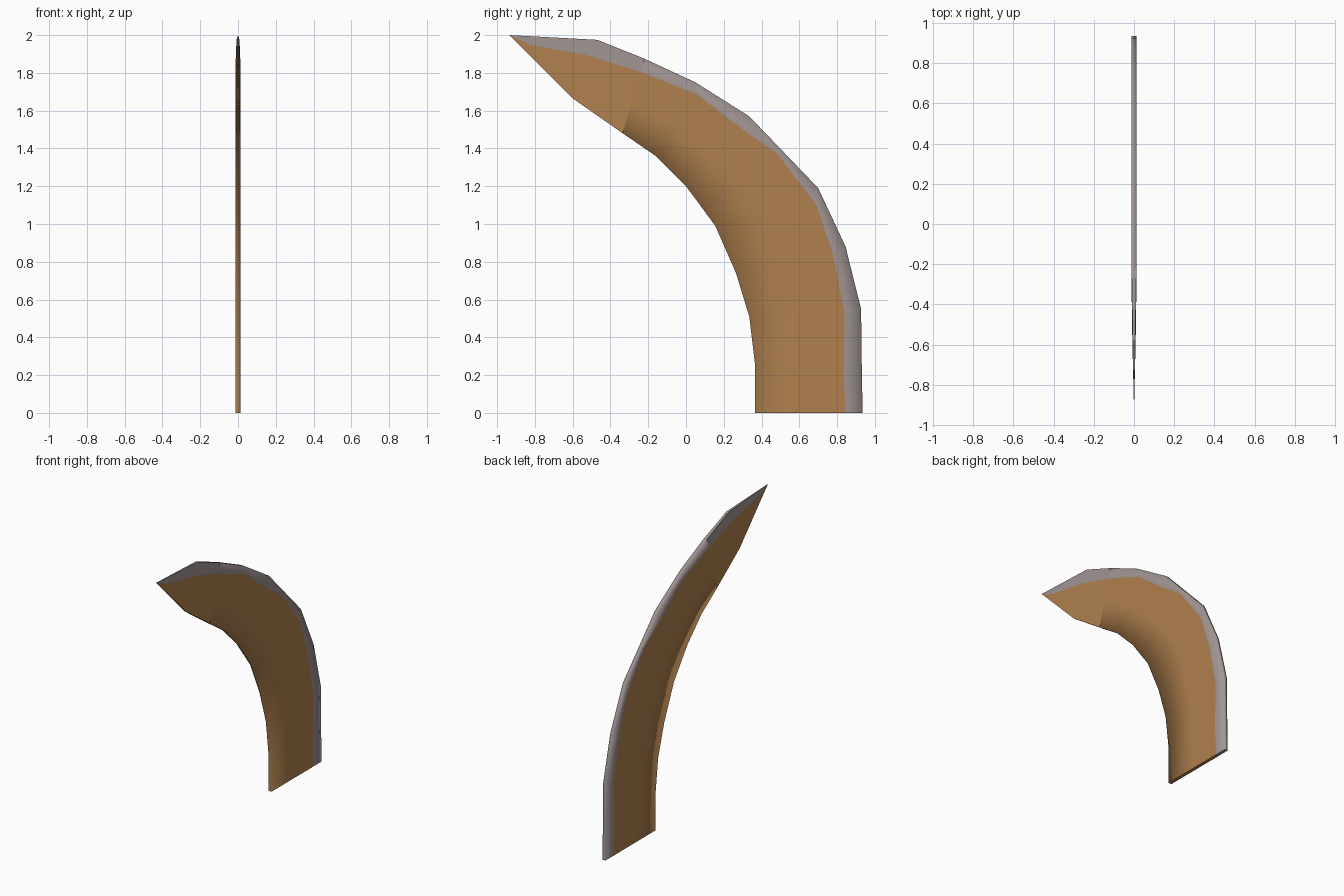
import bpy, bmesh

if "Cube" in bpy.data.objects:
    bpy.data.objects.remove(bpy.data.objects["Cube"])

def material(name, rgb):
    m = bpy.data.materials.new(name)
    m.diffuse_color = (*rgb, 1)
    m.use_nodes = True
    m.node_tree.nodes["Principled BSDF"].inputs["Base Color"].default_value = m.diffuse_color
    return m

BRONZE = material("bronze brown", (0.434, 0.216, 0.076))
STEEL = material("edge grey", (0.352, 0.301, 0.292))

def build(name, rows, smooth, cap):
    """rows: (inner, colour line, outer, half thickness), points in the y-z plane"""
    bm = bmesh.new()
    rings = []
    for inner, line, outer, t in rows:
        mid = ((inner[0] + line[0]) / 2, (inner[1] + line[1]) / 2)
        pts = [inner, mid, line, outer]
        rings.append([bm.verts.new((t, y, z)) for y, z in pts] +
                     [bm.verts.new((-t, y, z)) for y, z in reversed(pts)])
    steel = {2, 3, 4}          # strip beside and along the outer edge
    for a, b in zip(rings, rings[1:]):
        for i in range(8):
            j = (i + 1) % 8
            f = bm.faces.new((a[i], a[j], b[j], b[i]))
            f.material_index = 1 if i in steel else 0
            f.smooth = smooth
    if cap:                    # base, split at the colour line
        r = rings[0]
        for k in range(3):
            f = bm.faces.new((r[k], r[k + 1], r[6 - k], r[7 - k]))
            f.material_index = 1 if k == 2 else 0
            for e in f.edges:
                e.smooth = False
    bmesh.ops.remove_doubles(bm, verts=bm.verts, dist=0.0005)
    bmesh.ops.recalc_face_normals(bm, faces=bm.faces)
    me = bpy.data.meshes.new(name)
    bm.to_mesh(me)
    bm.free()
    me.materials.append(BRONZE)
    me.materials.append(STEEL)
    ob = bpy.data.objects.new(name, me)
    bpy.context.collection.objects.link(ob)

T = 0.012
joint = ((-0.335, 1.48), (-0.24, 1.805), (-0.22, 1.875), T)

# Curved blade body
build("blade_body", [
    ((0.365, 0.0), (0.845, 0.0), (0.935, 0.0), T),
    ((0.365, 0.26), (0.835, 0.2), (0.93, 0.28), T),
    ((0.335, 0.51), (0.84, 0.53), (0.927, 0.55), T),
    ((0.265, 0.74), (0.775, 0.85), (0.845, 0.88), T),
    ((0.155, 0.99), (0.69, 1.10), (0.70, 1.19), T),
    ((0.078, 1.095), (0.485, 1.37), (0.5175, 1.38), T),
    ((0.0, 1.2), (0.30, 1.50), (0.335, 1.57), T),
    ((-0.16, 1.36), (0.06, 1.685), (0.05, 1.75), T),
    joint], True, True)

# Flat pointed tip
build("blade_tip", [
    joint,
    ((-0.60, 1.665), (-0.53, 1.895), (-0.47, 1.975), 0.008),
    ((-0.86, 1.925), (-0.82, 1.948), (-0.86, 1.996), 0.0015),
    ((-0.935, 2.0), (-0.935, 2.0), (-0.935, 2.0), 0.0)], False, False)
